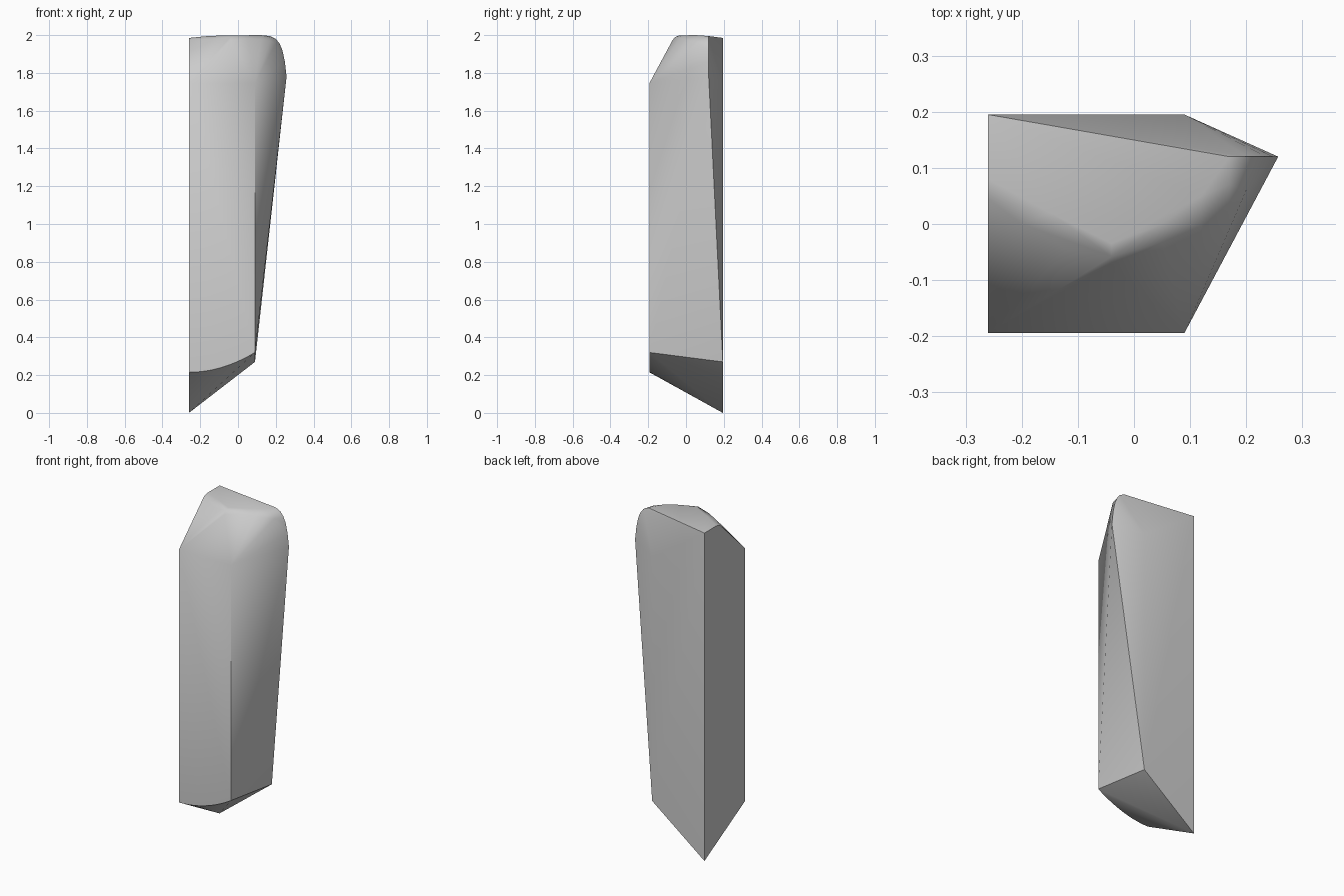
import bpy, bmesh
from math import radians

cube = bpy.data.objects.get("Cube")
if cube:
    bpy.data.objects.remove(cube, do_unlink=True)

stone = bpy.data.materials.new("grey stone")
stone.use_nodes = True
colour = (0.6, 0.6, 0.6, 1)
stone.diffuse_color = colour
stone.node_tree.nodes["Principled BSDF"].inputs["Base Color"].default_value = colour

LEFT, RIGHT, FRONT, BACK, SHOULDER = -0.26, 0.09, -0.194, 0.195, 1.745

# Shaft corners: lower tip, cut foot and shoulders
points = [(LEFT, BACK, 0), (RIGHT, BACK, 0.27), (LEFT, BACK, 1.985)]
points += [(x, y, SHOULDER) for x, y in
           ((LEFT, FRONT), (RIGHT, FRONT), (RIGHT, BACK))]

# Curved lower edge of the front face
steps = 10
for i in range(steps + 1):
    t = i / steps
    points.append((LEFT + (RIGHT - LEFT) * t, FRONT, 0.215 + 0.105 * t ** 2))

# Rounded side corner
points += [(x, 0.12, z) for x, z in
           ((0.257, 1.78), (0.248, 1.86), (0.235, 1.92), (0.22, 1.955),
            (0.2, 1.98), (0.17, 1.995))]

# Rounded crest: outer rim and inner rim of the top
points += [(LEFT, 0.02, 1.95), (LEFT, 0.045, 1.975), (LEFT, 0.08, 1.985),
           (-0.2, 0.0, 1.977), (-0.12, -0.045, 1.977),
           (-0.04, -0.072, 1.972), (-0.04, -0.058, 1.99), (-0.04, -0.035, 1.998),
           (-0.15, 0.02, 1.996), (0.05, 0.0, 1.999), (0.12, 0.05, 2.0),
           (0.05, -0.033, 1.982), (0.12, -0.003, 1.978), (0.17, 0.025, 1.968),
           (0.2, 0.06, 1.958), (0.17, 0.07, 1.988)]

bm = bmesh.new()
for p in points:
    bm.verts.new(p)
hull = bmesh.ops.convex_hull(bm, input=bm.verts[:])
loose = {g for g in hull["geom_interior"] + hull["geom_unused"]
         if isinstance(g, bmesh.types.BMVert)}
bmesh.ops.delete(bm, geom=list(loose), context="VERTS")
bmesh.ops.dissolve_limit(bm, angle_limit=radians(0.5),
                         verts=bm.verts[:], edges=bm.edges[:])
bmesh.ops.recalc_face_normals(bm, faces=bm.faces[:])

mesh = bpy.data.meshes.new("stone_shard")
bm.to_mesh(mesh)
bm.free()
mesh.materials.append(stone)
shard = bpy.data.objects.new("stone_shard", mesh)
bpy.context.collection.objects.link(shard)
bpy.ops.object.select_all(action="DESELECT")
shard.select_set(True)
bpy.context.view_layer.objects.active = shard
bpy.ops.object.shade_smooth_by_angle(angle=radians(35))
